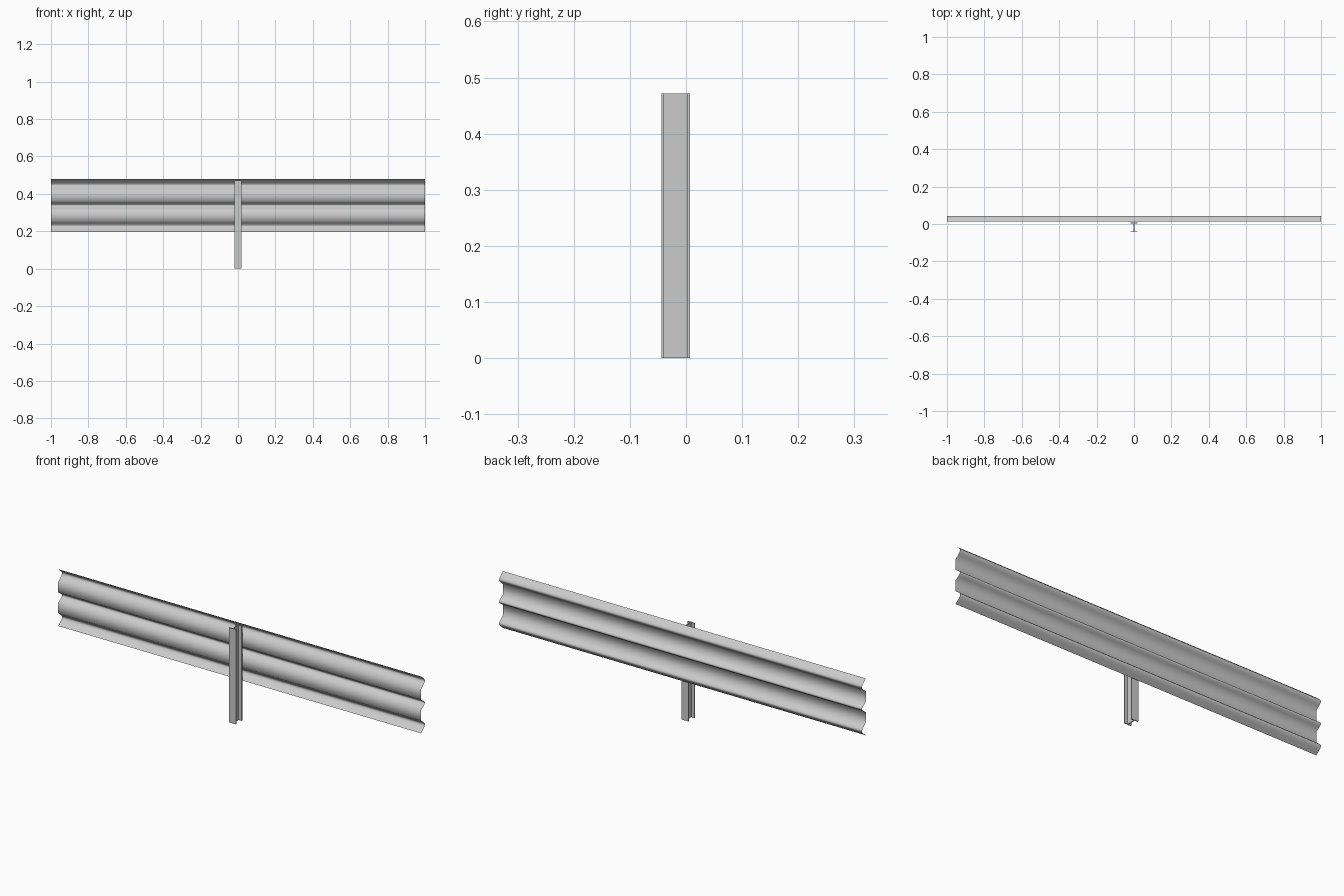
import bpy, bmesh

if "Cube" in bpy.data.objects:
    bpy.data.objects.remove(bpy.data.objects["Cube"])


def extrude_profile(name, pts, vec, closed):
    """Sweep a list of 3D points along vec; closed profiles get end caps."""
    bm = bmesh.new()
    a = [bm.verts.new(p) for p in pts]
    b = [bm.verts.new([p[i] + vec[i] for i in range(3)]) for p in pts]
    n = len(pts)
    for i in range(n if closed else n - 1):
        j = (i + 1) % n
        bm.faces.new((a[i], a[j], b[j], b[i]))
    if closed:
        bm.faces.new(a[::-1])
        bm.faces.new(b)
        bmesh.ops.recalc_face_normals(bm, faces=bm.faces[:])
    me = bpy.data.meshes.new(name)
    bm.to_mesh(me)
    bm.free()
    ob = bpy.data.objects.new(name, me)
    bpy.context.collection.objects.link(ob)
    return ob


# I-beam post: half outline mirrored across x = 0
W, T = 0.019, 0.002
Y0, Y1, Y2, Y3 = -0.044, -0.039, 0.002, 0.007
half = [(W, Y0), (W, Y1), (T, Y1), (T, Y2), (W, Y2), (W, Y3)]
outline = half + [(-x, y) for x, y in reversed(half)]
extrude_profile("post", [(x, y, 0) for x, y in outline], (0, 0, 0.472), True)

# Corrugated rail: thin sheet with three rounded ridges
BASE, PEAK = 0.0125, 0.043
shape = [(-1, 0), (-0.53, 0.6), (-0.27, 0.88), (-0.12, 0.98), (0, 1),
         (0.12, 0.98), (0.27, 0.88), (0.53, 0.6), (1, 0)]
profile = []
for centre, half_width in ((0.228, 0.032), (0.3375, 0.026), (0.447, 0.032)):
    for u, h in shape:
        profile.append((-1, BASE + h * (PEAK - BASE), centre + u * half_width))
rail = extrude_profile("rail", profile, (2, 0, 0), False)
rail.data.flip_normals()
# front of the ridges faces away from the post (+y)
if rail.data.polygons[4].normal.y < 0:
    rail.data.flip_normals()
for p in rail.data.polygons:
    p.use_smooth = True
